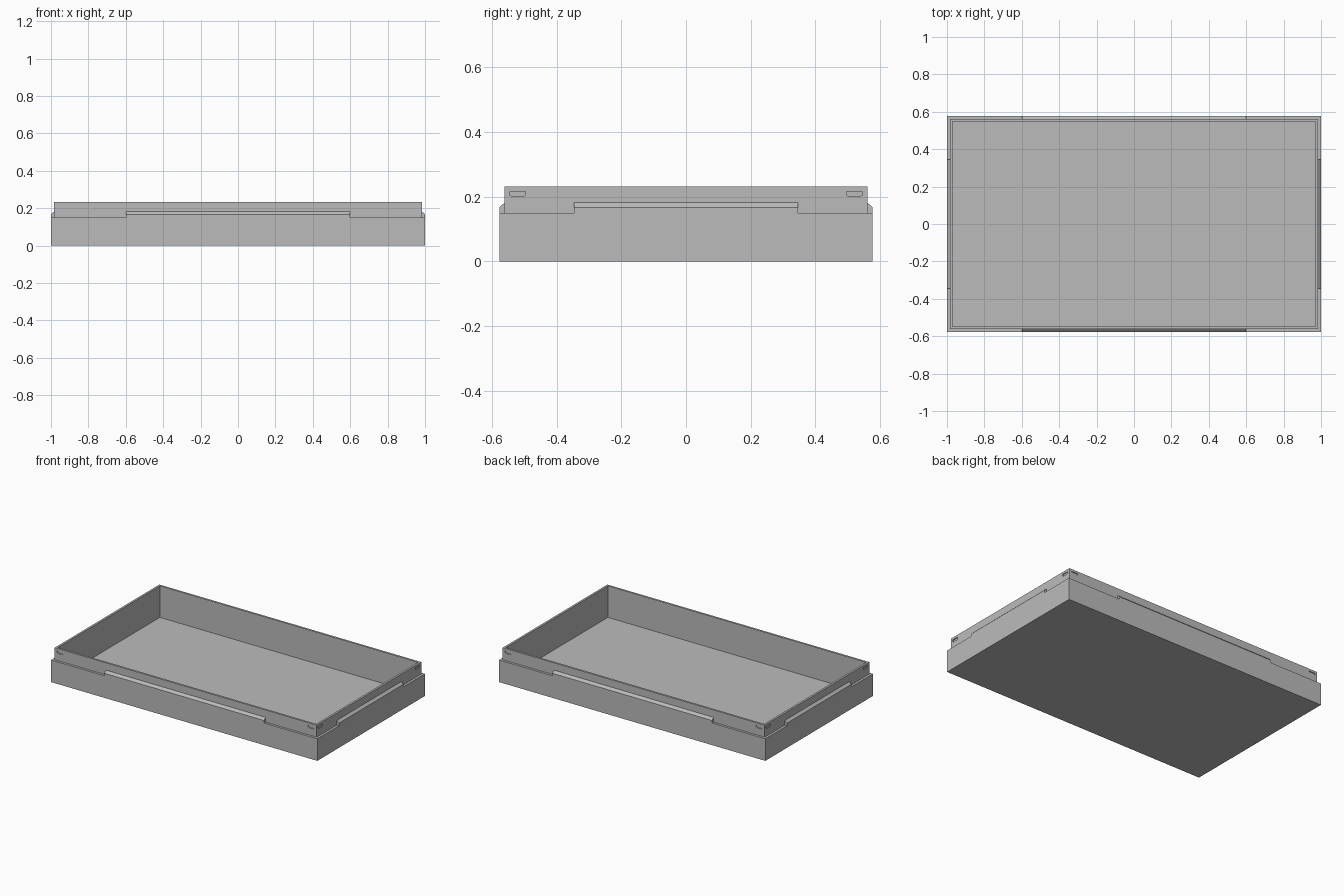
import bpy, bmesh
from mathutils import Vector

if "Cube" in bpy.data.objects:
    bpy.data.objects.remove(bpy.data.objects["Cube"])

HX, HY = 1.0, 0.577            # outer half sizes
LEDGE, TOP, FLOOR = 0.15, 0.232, 0.018
RIM, WALL = 0.016, 0.03        # insets of the rim and of the cavity

grey = bpy.data.materials.new("plain grey")
grey.use_nodes = True
grey.diffuse_color = (0.5, 0.5, 0.5, 1)
grey.node_tree.nodes["Principled BSDF"].inputs["Base Color"].default_value = (0.5, 0.5, 0.5, 1)


def make_object(name, bm):
    bmesh.ops.recalc_face_normals(bm, faces=bm.faces)
    mesh = bpy.data.meshes.new(name)
    bm.to_mesh(mesh)
    bm.free()
    mesh.materials.append(grey)
    obj = bpy.data.objects.new(name, mesh)
    bpy.context.collection.objects.link(obj)
    return obj


def loft(name, loops):
    """Skin a stack of matching loops and close both ends."""
    bm = bmesh.new()
    rings = [[bm.verts.new(p) for p in loop] for loop in loops]
    for a, b in zip(rings, rings[1:]):
        for i in range(len(a)):
            j = (i + 1) % len(a)
            bm.faces.new((a[i], a[j], b[j], b[i]))
    bm.faces.new(rings[0])
    bm.faces.new(rings[-1])
    return make_object(name, bm)


def rectangle(inset, z):
    x, y = HX - inset, HY - inset
    return [(-x, -y, z), (x, -y, z), (x, y, z), (-x, y, z)]


def combine(target, tool, operation):
    mod = target.modifiers.new(tool.name, "BOOLEAN")
    mod.operation, mod.object, mod.solver = operation, tool, "EXACT"
    bpy.context.view_layer.objects.active = target
    bpy.ops.object.modifier_apply(modifier=mod.name)
    bpy.data.objects.remove(tool)


# Tray shell: base, ledge, thin rim, cavity and floor
tray = loft("tray", [rectangle(0, 0), rectangle(0, LEDGE), rectangle(RIM, LEDGE),
                     rectangle(RIM, TOP), rectangle(WALL, TOP), rectangle(WALL, FLOOR)])

# Each side: outward direction, distance, half width, half length of its lip
sides = [((0, -1), HY, HX, 0.6), ((0, 1), HY, HX, 0.6),
         ((-1, 0), HX, HY, 0.346), ((1, 0), HX, HY, 0.346)]

# Chamfered lip profile (inset, height), set into the wall
lip_profile = [(0, 0.1), (0, 0.167), (RIM, 0.182), (0.022, 0.182), (0.022, 0.1)]

# Clip pocket outline (along, up) from its centre
pocket = [(-0.024, 0.008), (0.024, 0.008), (0.024, -0.003),
          (0.017, -0.008), (-0.017, -0.008), (-0.024, -0.003)]

for (dx, dy), reach, width, half in sides:
    out, along = Vector((dx, dy, 0)), Vector((-dy, dx, 0))
    up = Vector((0, 0, 1))

    lip = loft("lip", [[out * (reach - d) + along * s + up * z for d, z in lip_profile]
                       for s in (-half, half)])
    combine(tray, lip, "UNION")

    for end in (-1, 1):
        centre = along * end * (width - 0.056) + up * 0.208
        cutter = loft("pocket", [[centre + out * (reach - d) + along * a + up * z
                                  for a, z in pocket] for d in (0, RIM + 0.006)])
        combine(tray, cutter, "DIFFERENCE")

# Merge flat leftovers of the cuts
bm = bmesh.new()
bm.from_mesh(tray.data)
bmesh.ops.remove_doubles(bm, verts=bm.verts, dist=0.0001)
bmesh.ops.dissolve_limit(bm, angle_limit=0.01, verts=bm.verts, edges=bm.edges)
bm.to_mesh(tray.data)
bm.free()
